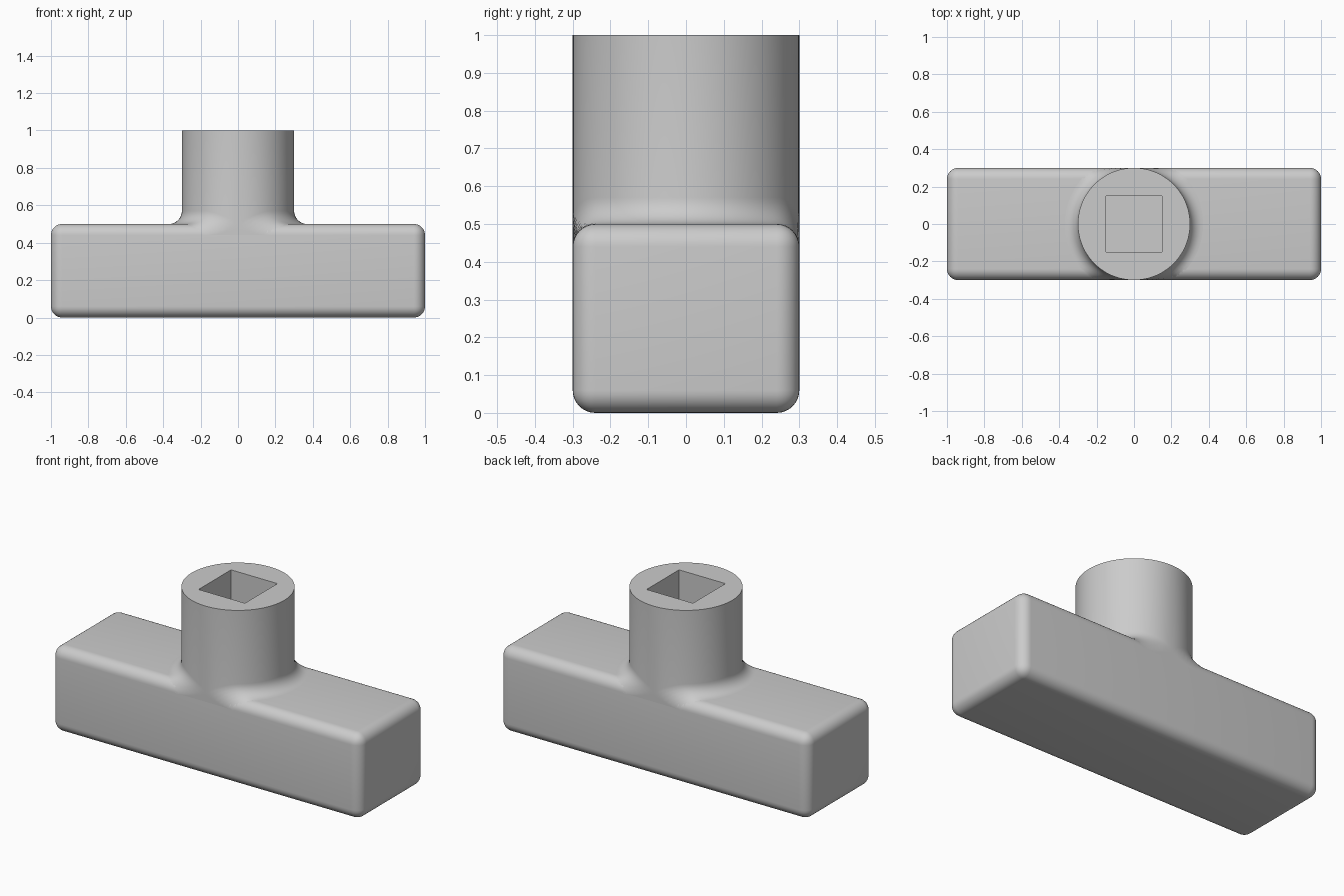
import bpy, bmesh, math

if "Cube" in bpy.data.objects:
    bpy.data.objects.remove(bpy.data.objects["Cube"], do_unlink=True)

LENGTH, DEPTH, HEIGHT, ROUND = 2.0, 0.6, 0.5, 0.06
RADIUS, TOP, FILLET, HOLE = 0.3, 1.0, 0.07, 0.15
SIDES, STEPS = 96, 8

grey = bpy.data.materials.new("plain grey")
grey.use_nodes = True
colour = (0.6, 0.6, 0.6, 1)
grey.diffuse_color = colour
grey.node_tree.nodes["Principled BSDF"].inputs["Base Color"].default_value = colour


def add_object(name, bm, angle):
    bmesh.ops.recalc_face_normals(bm, faces=bm.faces)
    mesh = bpy.data.meshes.new(name)
    bm.to_mesh(mesh)
    bm.free()
    mesh.materials.append(grey)
    obj = bpy.data.objects.new(name, mesh)
    bpy.context.collection.objects.link(obj)
    bpy.ops.object.select_all(action='DESELECT')
    obj.select_set(True)
    bpy.context.view_layer.objects.active = obj
    bpy.ops.object.shade_smooth_by_angle(angle=math.radians(angle))
    return obj


# Crossbar: a block with every edge rounded
bm = bmesh.new()
bmesh.ops.create_cube(bm, size=1)
for v in bm.verts:
    v.co = (v.co.x * LENGTH, v.co.y * DEPTH, (v.co.z + 0.5) * HEIGHT)
bmesh.ops.bevel(bm, geom=bm.edges[:], offset=ROUND, segments=8,
                profile=0.5, affect='EDGES')
add_object("crossbar", bm, 30)


# Stem: a round post whose foot flares onto the rounded top of the crossbar
def bar_height(y):
    over = max(0, abs(y) - (DEPTH / 2 - ROUND))
    return HEIGHT - ROUND + math.sqrt(max(0, ROUND ** 2 - over ** 2))


def foot_ring(bm, step):
    a = step / STEPS * math.pi / 2
    out = FILLET * (1 - math.cos(a))
    rise = FILLET * (1 - math.sin(a))
    ring = []
    for i in range(SIDES):
        t = 2 * math.pi * i / SIDES
        x, y = (RADIUS + out) * math.cos(t), (RADIUS + out) * math.sin(t)
        y = max(-DEPTH / 2, min(DEPTH / 2, y))
        ring.append(bm.verts.new((x, y, bar_height(y) + rise)))
    return ring


def bridge(bm, lower, upper):
    n = len(lower)
    for i in range(n):
        j = (i + 1) % n
        bm.faces.new((lower[i], lower[j], upper[j], upper[i]))


bm = bmesh.new()
rim = [bm.verts.new((RADIUS * math.cos(2 * math.pi * i / SIDES),
                     RADIUS * math.sin(2 * math.pi * i / SIDES), TOP))
       for i in range(SIDES)]
rings = [rim] + [foot_ring(bm, s) for s in range(STEPS + 1)]
for upper, lower in zip(rings, rings[1:]):
    bridge(bm, lower, upper)

# Square socket sunk into the stem
corners = [(1, 1), (-1, 1), (-1, -1), (1, -1)]
mouth, floor = [[bm.verts.new((HOLE * x, HOLE * y, z)) for x, y in corners]
                for z in (TOP, HEIGHT + 0.002)]
bridge(bm, floor, mouth)
bm.faces.new(floor)

# Flat top between rim and socket, one quarter per socket side
quarter = SIDES // 4
for k in range(4):
    start = quarter * k + quarter // 2
    arc = [rim[(start + i) % SIDES] for i in range(quarter + 1)]
    bm.faces.new(arc + [mouth[(k + 1) % 4], mouth[k]])
stem = add_object("stem", bm, 40)

# Keep the socket facing inward and the top facing up
for face in stem.data.polygons:
    c, n = face.center, face.normal
    inside = max(abs(c.x), abs(c.y)) < HOLE + 0.001 and c.z < TOP - 0.001
    if inside and abs(n.z) < 0.5 and n.x * c.x + n.y * c.y > 0:
        face.flip()
